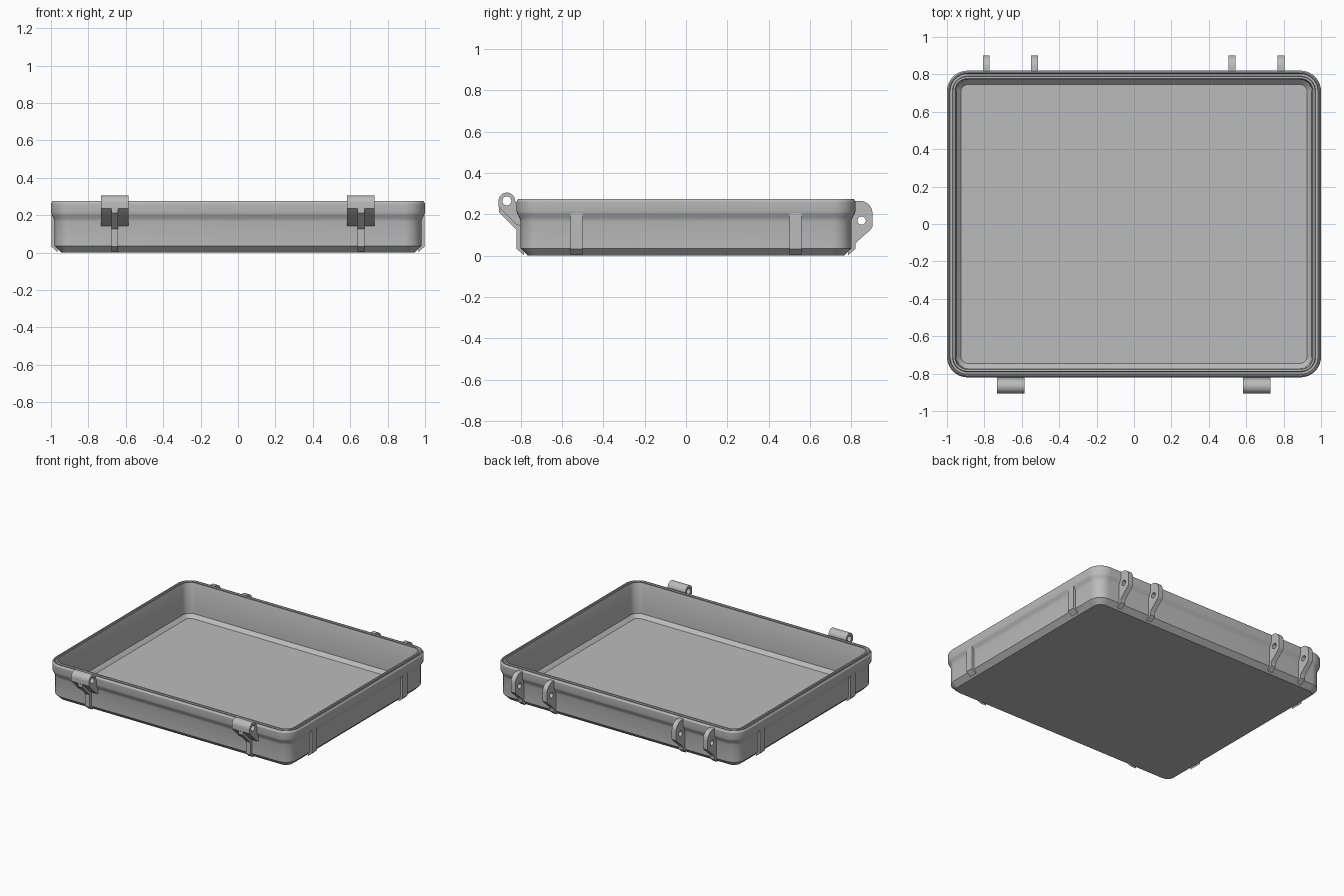
import bpy, bmesh, math

if "Cube" in bpy.data.objects:
    bpy.data.objects.remove(bpy.data.objects["Cube"])

grey = bpy.data.materials.new("matte_grey")
grey.diffuse_color = (0.5, 0.5, 0.5, 1)
grey.use_nodes = True
grey.node_tree.nodes["Principled BSDF"].inputs["Base Color"].default_value = grey.diffuse_color

HX, HY, R = 1.0, 0.82, 0.11   # rim half sizes and corner radius


def finish(ob):
    ob.data.materials.clear()
    ob.data.materials.append(grey)
    bpy.ops.object.select_all(action='DESELECT')
    ob.select_set(True)
    bpy.context.view_layer.objects.active = ob
    bpy.ops.object.shade_smooth_by_angle(angle=math.radians(30))


def rounded_loop(bm, inset, z, seg=10):
    """Rounded rectangle ring of vertices, set in from the rim."""
    r, verts = max(R - inset, 0.02), []
    for q, (sx, sy) in enumerate([(1, 1), (-1, 1), (-1, -1), (1, -1)]):
        cx, cy = sx * (HX - inset - r), sy * (HY - inset - r)
        for i in range(seg + 1):
            a = (q + i / seg) * math.pi / 2
            verts.append(bm.verts.new((cx + r * math.cos(a), cy + r * math.sin(a), z)))
    return verts


def arc(cx, cy, r, a0, a1, n):
    return [(cx + r * math.cos(math.radians(a0 + (a1 - a0) * i / n)),
             cy + r * math.sin(math.radians(a0 + (a1 - a0) * i / n))) for i in range(n + 1)]


def plate(name, outlines, x, width, turn=90):
    """Side profile (out, z) with optional holes, given a thickness along x."""
    cu = bpy.data.curves.new(name, 'CURVE')
    cu.dimensions, cu.fill_mode, cu.extrude = '2D', 'BOTH', width / 2
    for pts in outlines:
        sp = cu.splines.new('POLY')
        sp.points.add(len(pts) - 1)
        for p, (u, v) in zip(sp.points, pts):
            p.co = (u, v, 0, 1)
        sp.use_cyclic_u = True
    ob = bpy.data.objects.new(name, cu)
    bpy.context.collection.objects.link(ob)
    ob.rotation_euler = (math.pi / 2, 0, math.radians(turn))
    ob.location = (x, 0, 0) if turn in (90, -90) else (0, x, 0)
    bpy.ops.object.select_all(action='DESELECT')
    ob.select_set(True)
    bpy.context.view_layer.objects.active = ob
    bpy.ops.object.convert(target='MESH')
    finish(bpy.context.object)


# Tray shell: (inset, height) from the underside, over the grooved rim, to the floor
profile = [(0.055, 0), (0.02, 0.035), (0.02, 0.165), (0.017, 0.177), (0.011, 0.19),
           (0.003, 0.203), (0, 0.215), (0, 0.262), (0.008, 0.275), (0.014, 0.275),
           (0.017, 0.255), (0.029, 0.255), (0.032, 0.275), (0.042, 0.275),
           (0.046, 0.265), (0.05, 0.05), (0.075, 0.025)]
bm = bmesh.new()
rings = [rounded_loop(bm, i, z) for i, z in profile]
for a, b in zip(rings, rings[1:]):
    for k in range(len(a)):
        n = (k + 1) % len(a)
        bm.faces.new((a[k], a[n], b[n], b[k]))
bm.faces.new(rings[0][::-1])
bm.faces.new(rings[-1])
bmesh.ops.recalc_face_normals(bm, faces=bm.faces)
me = bpy.data.meshes.new("tray")
bm.to_mesh(me)
tray = bpy.data.objects.new("tray", me)
bpy.context.collection.objects.link(tray)
finish(tray)

# Ribs on the left and right walls
side_rib = [(0.965, 0.003), (0.998, 0.033), (0.998, 0.215), (0.965, 0.215)]
for y in (-0.53, 0.53):
    plate("side_rib_right", [side_rib], y, 0.058, 0)
    plate("side_rib_left", [side_rib], y, 0.058, 180)

# Front latch mounts: wide tube bracket with a narrow supporting rib
cy, cz, r = 0.867, 0.265, 0.04
tube = [(0.79, 0.14), (0.82, 0.15), (0.907, 0.237)] + arc(cy, cz, r, 0, 180, 14) \
    + [(0.82, 0.25), (0.79, 0.25)]
pin_hole = arc(cy, cz, 0.022, 0, 342, 19)
latch_rib = [(0.785, 0.003), (0.82, 0.033), (0.82, 0.125), (0.906, 0.211),
             (0.906, 0.25), (0.89, 0.25), (0.82, 0.18), (0.785, 0.18)]
for x in (-0.659, 0.657):
    plate("latch_bracket", [tube, pin_hole], x, 0.146, -90)
    plate("latch_rib", [latch_rib], x, 0.037, -90)

# Back hinge lugs with pin holes
lug = [(0.785, 0.003), (0.82, 0.033), (0.82, 0.055), (0.826, 0.066), (0.893, 0.125),
       (0.902, 0.14)] + arc(0.842, 0.205, 0.06, 0, 90, 8) + [(0.79, 0.265), (0.79, 0.25)]
lug = lug[:-2] + [(0.808, 0.265), (0.808, 0.25), (0.785, 0.24)]
lug_hole = arc(0.85, 0.17, 0.02, 0, 342, 19)
for x in (-0.79, -0.533, 0.525, 0.785):
    plate("hinge_lug", [lug, lug_hole], x, 0.037, 90)
